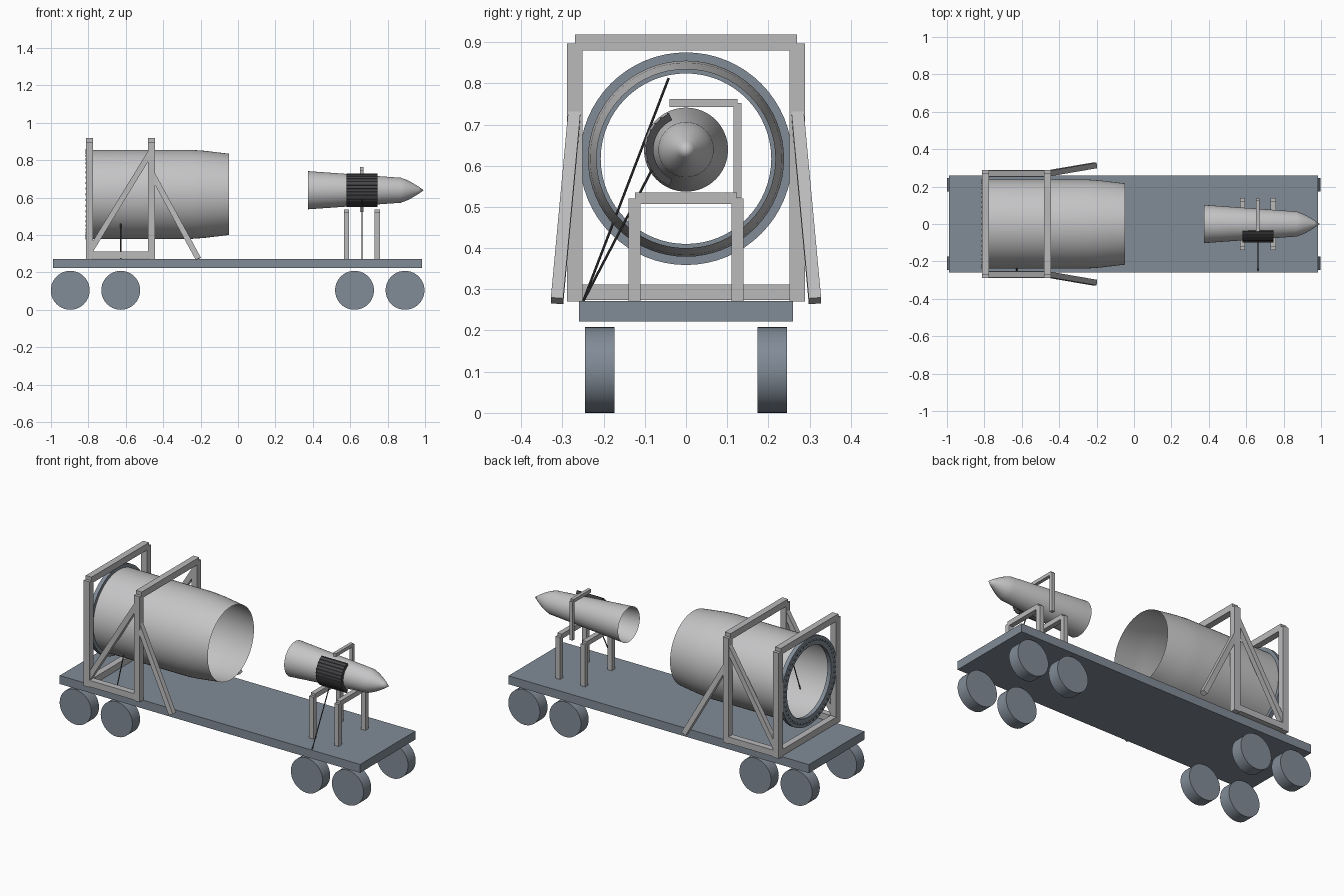
import bpy, bmesh, math
from mathutils import Vector, Matrix

if "Cube" in bpy.data.objects:
    bpy.data.objects.remove(bpy.data.objects["Cube"])


def material(name, r, g, b):
    m = bpy.data.materials.new(name)
    m.diffuse_color = (r, g, b, 1)
    m.use_nodes = True
    m.node_tree.nodes["Principled BSDF"].inputs["Base Color"].default_value = m.diffuse_color
    return m


SLATE = material("slate blue", 0.22, 0.26, 0.31)
STEEL = material("frame grey", 0.49, 0.49, 0.50)
SHELL = material("shell grey", 0.56, 0.56, 0.57)
DARK = material("dark charcoal", 0.06, 0.06, 0.065)


def finish(name, bm, mat, recalc=True):
    bmesh.ops.remove_doubles(bm, verts=bm.verts, dist=1e-5)
    if recalc:
        bmesh.ops.recalc_face_normals(bm, faces=bm.faces)
    me = bpy.data.meshes.new(name)
    bm.to_mesh(me)
    bm.free()
    me.materials.append(mat)
    me.shade_smooth()
    me.set_sharp_from_angle(angle=math.radians(30))
    ob = bpy.data.objects.new(name, me)
    bpy.context.collection.objects.link(ob)
    return ob


def box(name, lo, hi, mat):
    bm = bmesh.new()
    lo, hi = Vector(lo), Vector(hi)
    bmesh.ops.create_cube(bm, size=1, matrix=Matrix.Translation((lo + hi) / 2)
                          @ Matrix.Diagonal((*(hi - lo), 1)))
    return finish(name, bm, mat)


def strut(name, a, b, w, mat=STEEL):
    """Square bar from a to b."""
    a, b = Vector(a), Vector(b)
    d = (b - a).normalized()
    ref = Vector((1, 0, 0)) if abs(d.y) > 0.9 else Vector((0, 1, 0))
    u = ref.cross(d).normalized()
    v = d.cross(u)
    rot = Matrix((u, v, d)).transposed().to_4x4()
    bm = bmesh.new()
    bmesh.ops.create_cube(bm, size=1, matrix=Matrix.Translation((a + b) / 2) @ rot
                          @ Matrix.Diagonal((w, w, (b - a).length, 1)))
    return finish(name, bm, mat)


def rod(name, a, b, r, mat, sides=10):
    a, b = Vector(a), Vector(b)
    rot = (b - a).to_track_quat('Z', 'Y').to_matrix().to_4x4()
    bm = bmesh.new()
    bmesh.ops.create_cone(bm, cap_ends=True, segments=sides, radius1=r, radius2=r,
                          depth=(b - a).length, matrix=Matrix.Translation((a + b) / 2) @ rot)
    return finish(name, bm, mat)


def lathe(name, profile, zc, mat, closed=False, a0=0, a1=360, n=64, recalc=True):
    """Revolve (x, radius) points about an x axis at height zc; angle 0 is +y."""
    bm = bmesh.new()
    full = a1 - a0 == 360
    rings = []
    for i in range(n if full else n + 1):
        t = math.radians(a0 + (a1 - a0) * i / n)
        rings.append([bm.verts.new((x, r * math.cos(t), zc + r * math.sin(t)))
                      for x, r in profile])
    k = len(profile)
    for i in range(n):
        p, q = rings[i], rings[(i + 1) % len(rings)]
        for j in range(k if closed else k - 1):
            bm.faces.new((p[j], q[j], q[(j + 1) % k], p[(j + 1) % k]))
    if not full:
        bm.faces.new(rings[0])
        bm.faces.new(rings[-1])
    return finish(name, bm, mat, recalc)


# Trolley deck and eight wheels
box("deck", (-0.99, -0.26, 0.222), (0.985, 0.26, 0.272), SLATE)
for x in (-0.897, -0.627, 0.623, 0.893):
    for s in (-1, 1):
        rod("wheel", (x, s * 0.173, 0.104), (x, s * 0.245, 0.104), 0.104, SLATE, 40)

# Large hollow shroud with rear flange and bolts
ZS = 0.617
lathe("shroud", [(-0.80, 0.238), (-0.25, 0.238), (-0.18, 0.233), (-0.047, 0.217)],
      ZS, SHELL)
lathe("shroud_flange", [(-0.809, 0.207), (-0.809, 0.258), (-0.785, 0.258), (-0.785, 0.207)],
      ZS, SLATE, closed=True)
for i in range(48):
    t = 2 * math.pi * i / 48
    y, z = 0.236 * math.cos(t), ZS + 0.236 * math.sin(t)
    rod("flange_bolt", (-0.805, y, z), (-0.816, y, z), 0.006, SLATE, 6)

# Shroud support frames
W = 0.038
for x in (-0.793, -0.463):
    strut("frame_top_beam", (x, -0.27, 0.899), (x, 0.27, 0.899), W)
    for s in (-1, 1):
        strut("frame_post", (x, s * 0.27, 0.27), (x, s * 0.27, 0.897), W)
strut("frame_rear_sill", (-0.793, -0.27, 0.293), (-0.793, 0.27, 0.293), W)
for s in (-1, 1):
    strut("frame_side_sill", (-0.793, s * 0.27, 0.293), (-0.463, s * 0.27, 0.293), W)
    strut("frame_diagonal", (-0.793, s * 0.27, 0.31), (-0.463, s * 0.27, 0.85), 0.03)
    strut("frame_brace", (-0.463, s * 0.27, 0.735), (-0.212, s * 0.313, 0.272), 0.03)

# Tapered pod with pointed nose, open at the rear
ZP = 0.639
lathe("pod", [(0.375, 0.102), (0.87, 0.067), (0.90, 0.056), (0.93, 0.041),
              (0.965, 0.020), (0.993, 0.0)], ZP, SHELL)

# Dark curved access panel with fine ribs on the front side
lathe("access_panel", [(0.58, 0.084), (0.58, 0.097), (0.747, 0.097), (0.747, 0.079)],
      ZP, DARK, closed=True, a0=115, a1=245, n=24)
for i in range(12):
    t = math.radians(117 + 126 * i / 11)
    y, z = 0.097 * math.cos(t), ZP + 0.097 * math.sin(t)
    rod("panel_rib", (0.58, y, z), (0.747, y, z), 0.003, DARK, 6)

# Pod stand: two portals and one overhead bracket
for x in (0.58, 0.745):
    strut("stand_beam", (x, -0.124, 0.521), (x, 0.124, 0.521), 0.029)
    for s in (-1, 1):
        strut("stand_post", (x, s * 0.125, 0.27), (x, s * 0.125, 0.521), 0.029)
strut("bracket_post", (0.662, 0.125, 0.522), (0.662, 0.125, 0.752), 0.02)
strut("bracket_arm", (0.662, -0.04, 0.752), (0.662, 0.125, 0.752), 0.02)

# Thin slanted rods
rod("shroud_rod", (-0.627, -0.25, 0.27), (-0.627, -0.042, 0.813), 0.003, DARK)
rod("pod_rod", (0.662, -0.25, 0.27), (0.662, -0.075, 0.605), 0.003, DARK)
